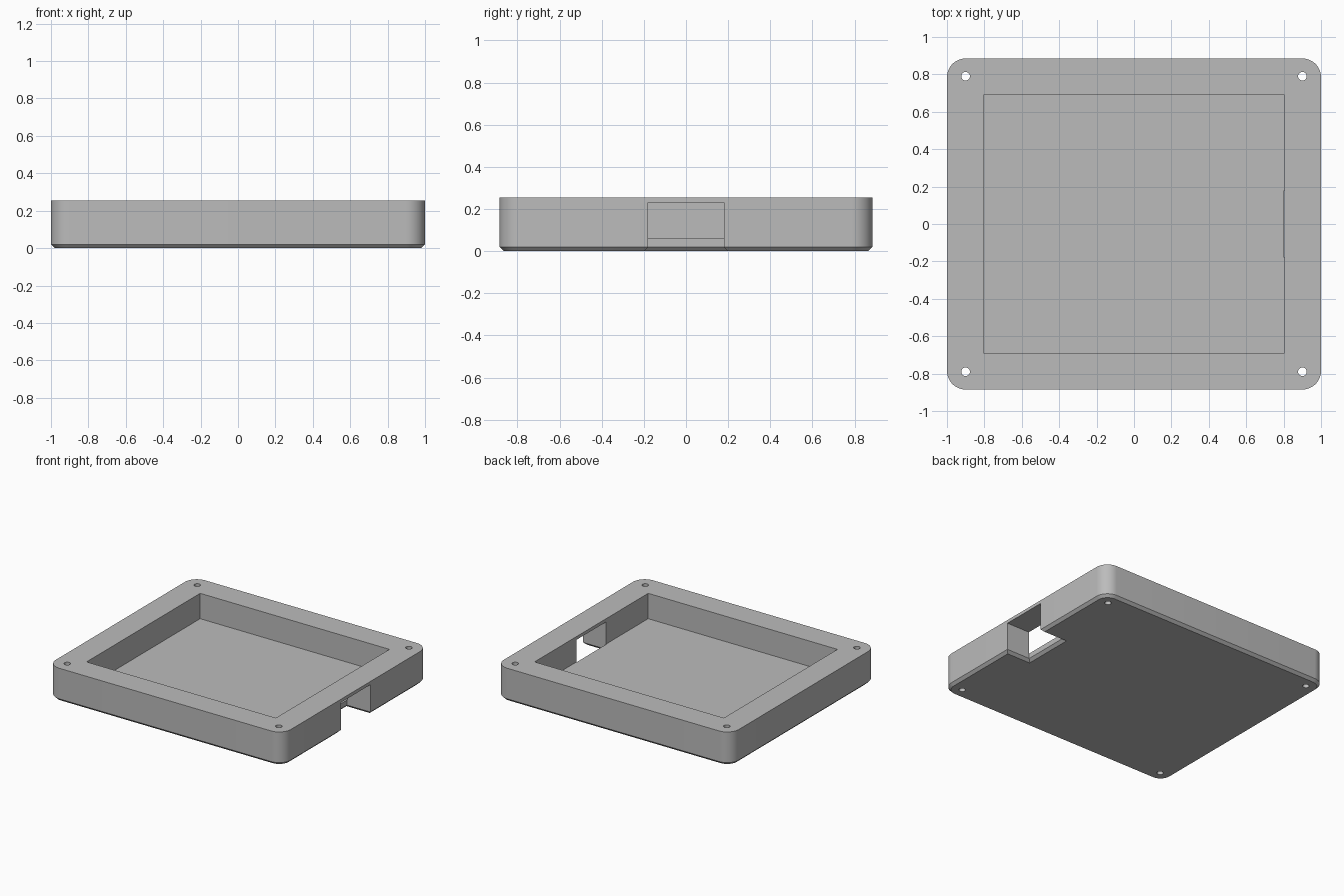
import bpy, bmesh
from math import sin, cos, pi, radians

old = bpy.data.objects.get("Cube")
if old:
    bpy.data.objects.remove(old, do_unlink=True)

HX, HY, HEIGHT = 1.0, 0.885, 0.255      # half sizes and height of the tray
CORNER, CHAMFER = 0.1, 0.02
POCKET_X, POCKET_Y, FLOOR = 0.805, 0.69, 0.06
NOTCH_Y, NOTCH_TOP = 0.18, 0.23

grey = bpy.data.materials.new("plain grey")
grey.use_nodes = True
colour = (0.5, 0.5, 0.5, 1)
grey.diffuse_color = colour
grey.node_tree.nodes["Principled BSDF"].inputs["Base Color"].default_value = colour


def rounded(hx, hy, r, steps=12):
    """Rounded rectangle outline, counter-clockwise."""
    pts = []
    for q, (sx, sy) in enumerate([(1, 1), (-1, 1), (-1, -1), (1, -1)]):
        for i in range(steps + 1):
            a = (q + i / steps) * pi / 2
            pts.append((sx * (hx - r) + r * cos(a), sy * (hy - r) + r * sin(a)))
    return pts


def rect(x0, x1, y0, y1):
    return [(x0, y0), (x1, y0), (x1, y1), (x0, y1)]


def circle(cx, cy, r, n=24):
    return [(cx + r * cos(2 * pi * i / n), cy + r * sin(2 * pi * i / n)) for i in range(n)]


def loft(name, rings):
    """Closed solid through (z, outline) rings, bottom to top."""
    bm = bmesh.new()
    loops = [[bm.verts.new((x, y, z)) for x, y in pts] for z, pts in rings]
    bm.faces.new(loops[0][::-1])
    bm.faces.new(loops[-1])
    for a, b in zip(loops, loops[1:]):
        for i in range(len(a)):
            j = (i + 1) % len(a)
            bm.faces.new((a[i], a[j], b[j], b[i]))
    bmesh.ops.recalc_face_normals(bm, faces=bm.faces)
    mesh = bpy.data.meshes.new(name)
    bm.to_mesh(mesh)
    bm.free()
    mesh.materials.append(grey)
    obj = bpy.data.objects.new(name, mesh)
    bpy.context.collection.objects.link(obj)
    return obj


# Tray body with rounded corners and chamfered underside
tray = loft("tray_body", [
    (0, rounded(HX - CHAMFER, HY - CHAMFER, CORNER - CHAMFER)),
    (CHAMFER, rounded(HX, HY, CORNER)),
    (HEIGHT, rounded(HX, HY, CORNER)),
])


# Side notch, flared at the bottom so the chamfer follows its edge
def notch_ring(z, grow):
    return z, rect(POCKET_X - 0.003 - grow, HX + 0.2, -NOTCH_Y - grow, NOTCH_Y + grow)


cutters = [
    loft("pocket_cutter", [(z, rect(-POCKET_X, POCKET_X, -POCKET_Y, POCKET_Y))
                           for z in (FLOOR, HEIGHT + 0.1)]),
    loft("notch_cutter", [notch_ring(-CHAMFER, 2 * CHAMFER),
                          notch_ring(CHAMFER, 0), notch_ring(NOTCH_TOP, 0)]),
]

# Screw holes through the four corners
for sx in (-1, 1):
    for sy in (-1, 1):
        cutters.append(loft("screw_hole_cutter", [
            (z, circle(sx * 0.9, sy * 0.79, 0.023)) for z in (-0.1, HEIGHT + 0.1)]))

bpy.ops.object.select_all(action='DESELECT')
tray.select_set(True)
bpy.context.view_layer.objects.active = tray
for cutter in cutters:
    cutter.hide_render = True
    mod = tray.modifiers.new(cutter.name, 'BOOLEAN')
    mod.operation = 'DIFFERENCE'
    mod.solver = 'EXACT'
    mod.object = cutter
    bpy.ops.object.modifier_apply(modifier=mod.name)
    bpy.data.objects.remove(cutter, do_unlink=True)

bpy.ops.object.shade_smooth_by_angle(angle=radians(30))
